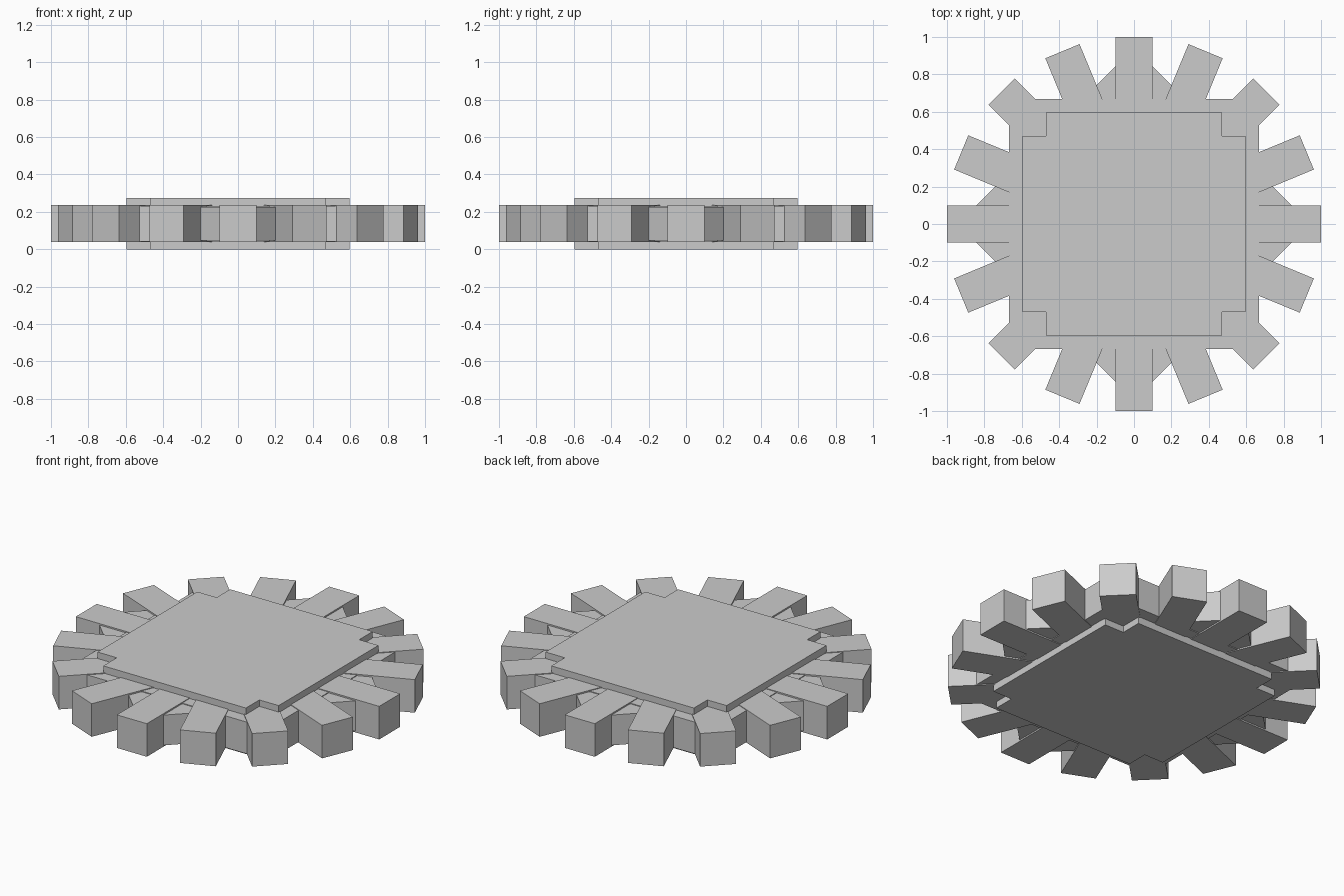
import bpy, bmesh, math
from mathutils import Matrix

cube = bpy.data.objects.get("Cube")
if cube:
    bpy.data.objects.remove(cube, do_unlink=True)

MID = 0.137  # height of the wheel's middle plane

grey = bpy.data.materials.new("plain grey")
grey.use_nodes = True
colour = (0.6, 0.6, 0.6, 1)
grey.diffuse_color = colour
grey.node_tree.nodes["Principled BSDF"].inputs["Base Color"].default_value = colour


def prism(name, outline, half_height, angle=0):
    """Extrude a flat outline symmetrically about the middle plane."""
    bm = bmesh.new()
    base = bm.faces.new([bm.verts.new((x, y, -half_height)) for x, y in outline])
    top = bmesh.ops.extrude_face_region(bm, geom=[base])["geom"]
    verts = [v for v in top if isinstance(v, bmesh.types.BMVert)]
    bmesh.ops.translate(bm, verts=verts, vec=(0, 0, 2 * half_height))
    bmesh.ops.recalc_face_normals(bm, faces=bm.faces)
    bm.transform(Matrix.Translation((0, 0, MID)) @ Matrix.Rotation(angle, 4, "Z"))
    mesh = bpy.data.meshes.new(name)
    bm.to_mesh(mesh)
    bm.free()
    mesh.materials.append(grey)
    obj = bpy.data.objects.new(name, mesh)
    bpy.context.collection.objects.link(obj)
    return obj


def rectangle(x, y):
    return [(-x, -y), (x, -y), (x, y), (-x, y)]


# Eight crossing bars whose ends form the sixteen teeth
for i in range(8):
    prism(f"tooth_bar_{i + 1}", rectangle(1, 0.099), 0.0985, math.pi * i / 8)

# Two square bodies filling the gaps between the teeth
prism("straight_body", rectangle(0.667, 0.667), 0.0945)
prism("diagonal_body", rectangle(0.667, 0.667), 0.09, math.pi / 4)

# Central hub plate with notched corners
a, b = 0.597, 0.47
quarter = [(a, -b), (a, b), (b, b)]
hub = []
for turn in range(4):
    c, s = round(math.cos(turn * math.pi / 2)), round(math.sin(turn * math.pi / 2))
    hub += [(x * c - y * s, x * s + y * c) for x, y in quarter]
prism("hub_plate", hub, MID)
